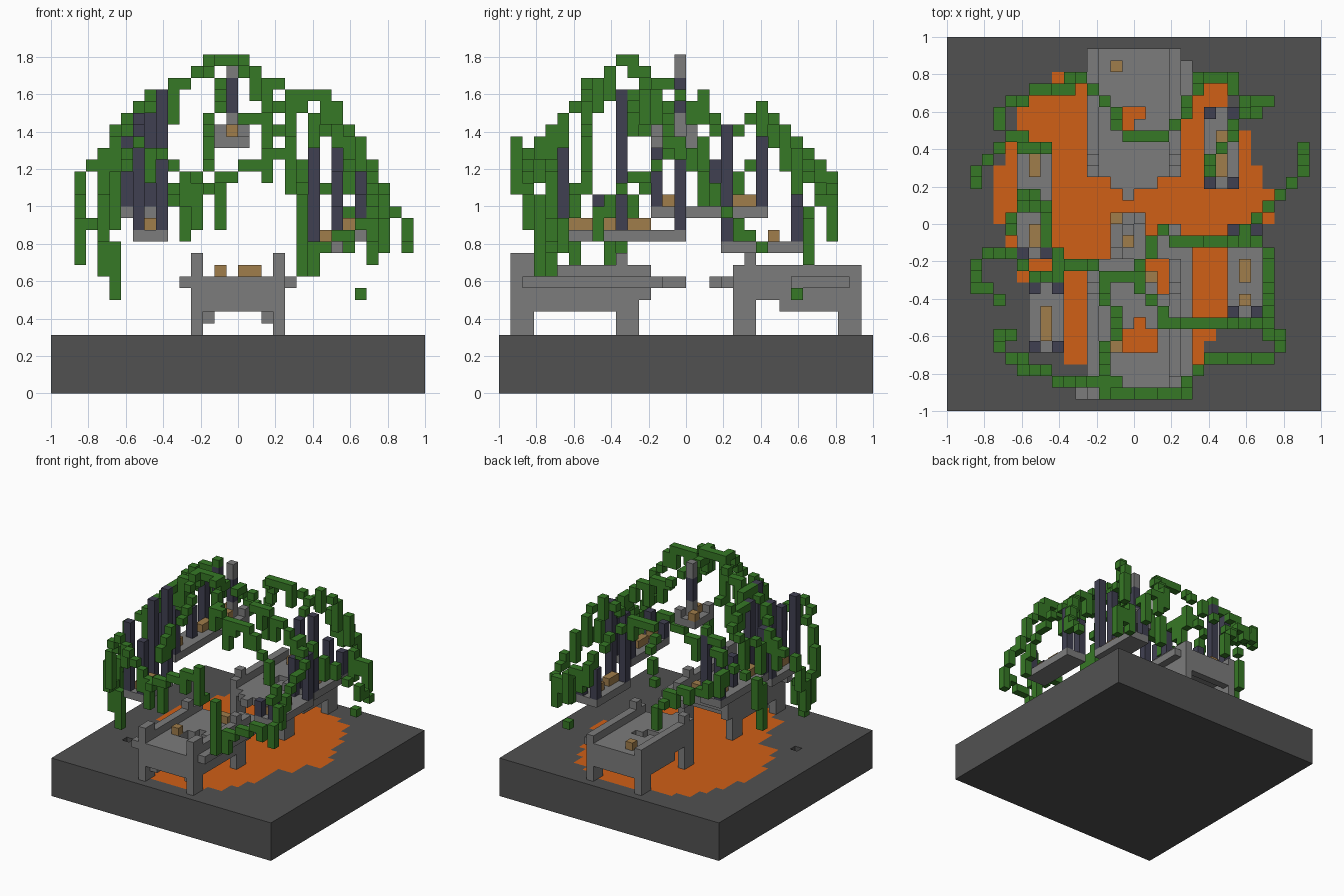
import bpy
import bmesh
import random
from mathutils import Vector

random.seed(4)
default_cube = bpy.data.objects.get("Cube")
if default_cube:
    bpy.data.objects.remove(default_cube, do_unlink=True)

UNIT = 1 / 16      # edge of one block
GRID = 32          # blocks along the base


def material(name, red, green, blue):
    mat = bpy.data.materials.new(name)
    mat.use_nodes = True
    colour = (red, green, blue, 1)
    mat.diffuse_color = colour
    mat.node_tree.nodes["Principled BSDF"].inputs["Base Color"].default_value = colour
    return mat


ground_mat = material("dark ground", .083, .083, .083)
lava_mat = material("lava orange", .63, .115, .008)
stone_mat = material("grey stone", .2, .2, .2)
slate_mat = material("slate pillar", .051, .051, .083)
wood_mat = material("brown wood", .35, .205, .07)
leaf_mat = material("vine green", .037, .19, .019)

DIRECTIONS = [Vector(d) for d in ((1, 0, 0), (0, 1, 0), (0, 0, 1))]


def block(x, y, z, width=1, depth=1, height=1):
    """Cells filled by a box with its low corner at x, y, z."""
    return {(x + a, y + b, z + c) for a in range(width)
            for b in range(depth) for c in range(height)}


def build(name, cells, mats, rule=None):
    """Turn cells into one welded mesh made of its exposed faces only."""
    bm = bmesh.new()
    corners = {}

    def corner(point):
        key = tuple(round(v) for v in point)
        if key not in corners:
            x, y, z = key
            corners[key] = bm.verts.new(((x - GRID / 2) * UNIT, (y - GRID / 2) * UNIT, z * UNIT))
        return corners[key]

    for cell in sorted(cells):
        for axis in range(3):
            n, u, v = (DIRECTIONS[(axis + s) % 3] for s in range(3))
            for side in (0, 1):
                step = n if side else -n
                if tuple(int(q) for q in Vector(cell) + step) in cells:
                    continue
                start = Vector(cell) + n * side
                loop = [start, start + u, start + u + v, start + v]
                face = bm.faces.new([corner(p) for p in (loop if side else loop[::-1])])
                if rule:
                    face.material_index = rule(cell, axis, side)
    mesh = bpy.data.meshes.new(name)
    bm.to_mesh(mesh)
    bm.free()
    for mat in mats:
        mesh.materials.append(mat)
    obj = bpy.data.objects.new(name, mesh)
    bpy.context.collection.objects.link(obj)
    return obj


# Ground slab with a lava pool: (first row, left edge, right edge)
pool = [(2, 12, 20), (4, 10, 22), (6, 10, 23), (8, 9, 24), (11, 6, 24), (13, 5, 26),
        (16, 4, 28), (19, 4, 27), (21, 5, 26), (24, 6, 25), (26, 7, 24), (28, 9, 22),
        (29, 12, 20), (30, 0, 0)]


def ground_rule(cell, axis, side):
    x, y, z = cell
    spans = [(left, right) for row, left, right in pool if row <= y]
    if axis == 2 and side and z == 4 and spans:
        left, right = spans[-1]
        return int(left <= x < right)
    return 0


ground = block(0, 0, 0, GRID, GRID, 5) - block(4, 9, 4)
build("ground_slab", ground, [ground_mat, lava_mat], ground_rule)

# Front bridge: legs, side beams, holed deck and its crumbling end
bridge = set()
for x in (12, 19):
    bridge |= block(x, 1, 5, 1, 2, 7) | block(x, 10, 5, 1, 2, 6) | block(x, 10, 11)
    bridge |= block(x, 3, 8, 1, 10, 3) | block(x, 3, 7, 1, 7)
bridge |= block(13, 1, 7, 6, 1, 3) | block(13, 2, 8, 6, 10, 2) | block(20, 2, 9, 1, 12)
bridge |= block(11, 1, 9) | block(13, 12, 9, 4, 1) | block(17, 13, 9, 2, 2)
bridge |= block(19, 12, 9, 1, 4) | block(13, 2, 6, 1, 1, 2) | block(18, 2, 6, 1, 1, 2)
bridge -= block(15, 5, 8, 3, 2, 2) | block(16, 7, 8, 1, 1, 2) | block(18, 10, 8, 1, 2, 2)
build("front_bridge", bridge, [stone_mat])

# Back bridge, tapering to a point over the lava
bridge = set()
for x in (12, 19):
    bridge |= block(x, 20, 5, 1, 2, 6) | block(x, 21, 11) | block(x, 29, 5, 1, 2, 6)
    bridge |= block(x, 22, 8, 1, 8, 3) | block(x, 24, 7, 1, 6)
bridge |= block(13, 30, 7, 6, 1, 3) | block(13, 22, 8, 6, 8, 2) | block(13, 20, 9, 6, 2)
bridge |= block(14, 19, 9, 4) | block(15, 18, 9) | block(20, 25, 9, 1, 5)
bridge -= block(15, 25, 8, 2, 1, 2) | block(14, 24, 8, 2, 1, 2)
build("back_bridge", bridge, [stone_mat])

# Floating platforms: corner, size, and heights of the four corner pillars
platforms = [("right_front", 7, 5, 13, 6, (22, 20, 23, 25)),
             ("right_back", 6, 13, 15, 10, (21, 24, 22, 23)),
             ("left_back", 22, 19, 12, 7, (21, 22, 16, 15)),
             ("left_front", 24, 8, 13, 8, (15, 16, 18, 19))]
for name, x, y, z, depth, tops in platforms:
    build(name + "_platform", block(x, y, z, 3, depth), [stone_mat])
    pillars = set()
    spots = [(x, y), (x + 2, y), (x, y + depth - 1), (x + 2, y + depth - 1)]
    for (px, py), top in zip(spots, tops):
        pillars |= block(px, py, z + 1, 1, 1, top - z)
    build(name + "_pillars", pillars, [slate_mat])
build("broken_pillar", block(7, 18, 16, 1, 1, 4), [slate_mat])

# Small high platform with broken rims and a grey-capped pillar
high = block(14, 13, 21, 3, 4) | block(15, 15, 22, 1, 1, 2)
high |= block(14, 13, 22) | block(16, 16, 22)
build("high_platform", high, [stone_mat])
build("high_pillar", block(15, 15, 24, 1, 1, 3), [slate_mat])
build("high_pillar_cap", block(15, 15, 27, 1, 1, 2), [stone_mat])

# Wooden crates and benches
crates = block(14, 5, 10) | block(16, 11, 10, 2) | block(14, 29, 10) | block(14, 16, 22)
crates |= block(8, 6, 14, 1, 3) | block(7, 14, 16, 1, 2) | block(7, 20, 16, 1, 2)
crates |= block(23, 20, 13, 1, 2) | block(23, 23, 13) | block(25, 11, 14, 1, 2)
crates |= block(25, 9, 14) | block(15, 14, 22)
build("wooden_crates", crates, [wood_mat])


# Vines: stepped paths over a dome, with tufts hanging below them
def vine(name, path, drop=0, tufts=.3, longest=3):
    cells = set()
    points = [Vector(p) for p in path]
    for a, b in zip(points, points[1:]):
        steps = int(max(abs(v) for v in b - a))
        for s in range(steps + 1):
            x, y, z = (round(v) for v in a.lerp(b, s / steps))
            hang = random.randint(1, longest) if random.random() < tufts else 0
            cells |= block(x, y, z - hang, 1, 1, hang + 1)
    x, y, z = path[-1]
    cells |= block(x, y, z - drop, 1, 1, drop + 1)
    build(name, cells, [leaf_mat])


vine("right_vine", [(16, 11, 28), (13, 11, 28), (11, 12, 26), (9, 11, 25), (7, 11, 23),
                    (5, 13, 21), (3, 13, 19), (2, 12, 17), (2, 10, 14), (4, 9, 13)], 1)
vine("front_vine", [(13, 10, 28), (13, 9, 27), (14, 7, 25), (13, 5, 23), (13, 3, 21)], 1, .3, 2)
vine("front_right_garland", [(14, 2, 17), (12, 2, 17), (10, 2, 19), (7, 3, 21),
                             (5, 4, 18), (4, 5, 15), (5, 6, 11)], 3)
vine("front_right_strand", [(12, 2, 17), (12, 2, 14)], 0, 0)
vine("front_left_garland", [(13, 1, 17), (16, 1, 19), (19, 1, 20), (20, 1, 21), (20, 1, 17),
                            (20, 2, 17), (21, 3, 16)], 6, .2, 2)
vine("corner_garland", [(28, 6, 15), (27, 4, 14), (24, 4, 13), (22, 4, 12), (21, 3, 11)], 1, .3, 2)
vine("inner_left_vine", [(16, 11, 28), (17, 9, 27), (18, 7, 26), (20, 7, 25), (23, 7, 25),
                         (25, 7, 22), (27, 7, 18), (28, 5, 14)], 2, .35)
vine("left_vine", [(16, 12, 27), (18, 15, 25), (20, 14, 24), (23, 14, 23), (25, 14, 21),
                   (27, 13, 19), (27, 10, 17), (27, 8, 15)], 0, .3, 2)
vine("far_left_vine", [(25, 15, 21), (27, 17, 18), (28, 18, 16), (29, 19, 15),
                       (30, 20, 14), (30, 22, 12)], 0, .3, 2)
vine("right_side_vine", [(9, 12, 25), (8, 15, 24), (8, 17, 25), (6, 18, 22), (5, 15, 20)], 3)
vine("back_right_outer_vine", [(8, 22, 24), (5, 23, 21), (4, 22, 20), (3, 21, 19),
                               (2, 19, 17)], 5)
vine("back_right_vine", [(6, 22, 23), (4, 24, 20), (5, 26, 19), (7, 27, 18), (10, 27, 17),
                         (11, 28, 15)], 2)
vine("back_centre_vine", [(12, 27, 18), (14, 25, 21), (15, 23, 23), (18, 23, 23),
                          (20, 25, 21), (21, 27, 19)], 1, .3, 2)
vine("back_left_vine", [(21, 28, 18), (24, 28, 16), (25, 26, 15), (27, 26, 14)], 3, .3)
vine("back_left_top_vine", [(22, 20, 22), (23, 22, 24), (24, 24, 22), (25, 25, 20)], 3, .25)
build("fallen_leaf_block", block(26, 25, 8), [leaf_mat])
